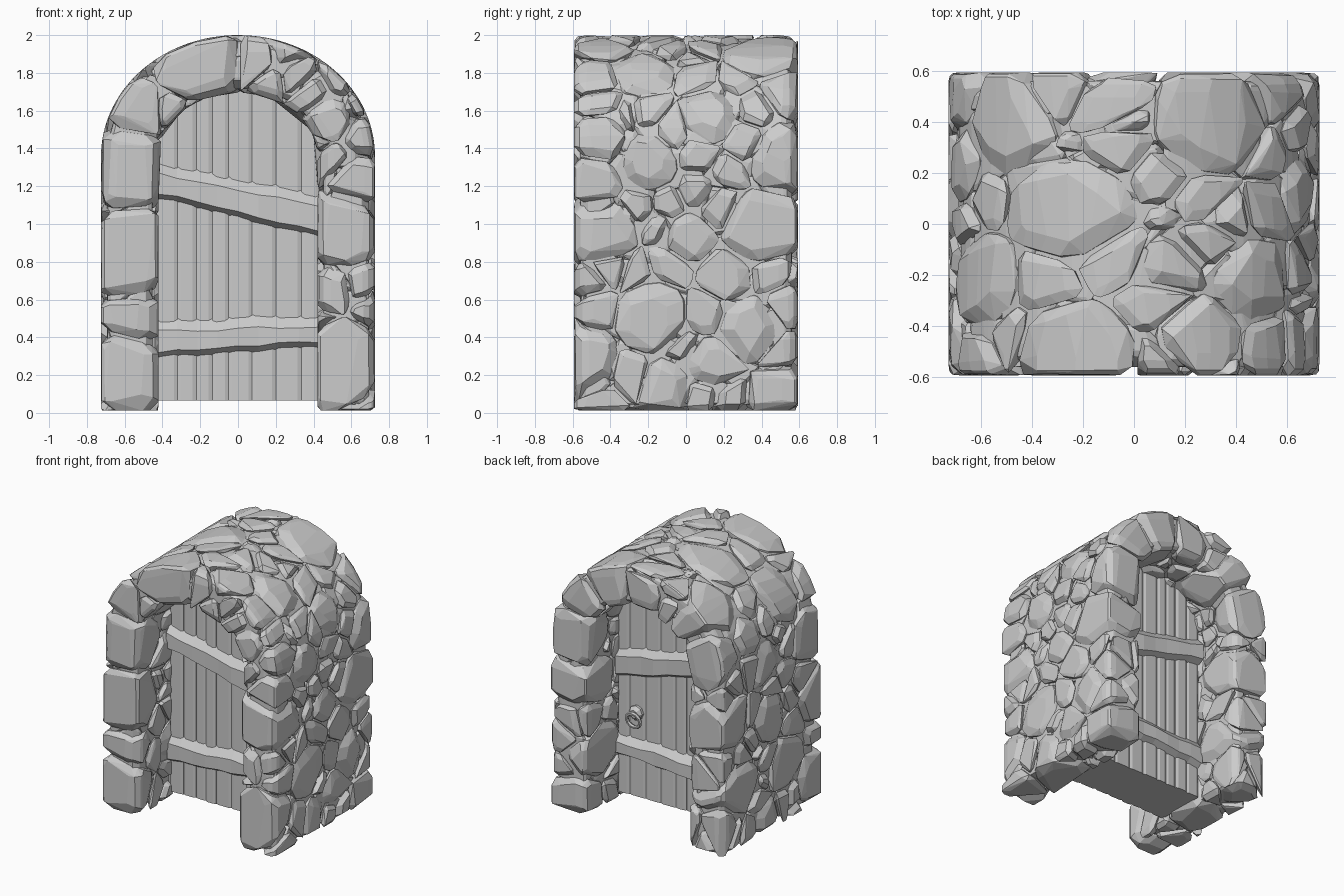
import bpy, bmesh, math, random
from mathutils import Vector

if "Cube" in bpy.data.objects:
    bpy.data.objects.remove(bpy.data.objects["Cube"])

random.seed(11)
PIER, ARC, WALL, HALF_Y = 1.36, 1.75, 0.305, 0.592
LENGTH = 2 * PIER + ARC


def add_object(name, verts, faces):
    mesh = bpy.data.meshes.new(name)
    mesh.from_pydata([tuple(v) for v in verts], [], faces)
    mesh.update()
    ob = bpy.data.objects.new(name, mesh)
    bpy.context.collection.objects.link(ob)
    return ob


def wrap(p):
    """Bend flat wall coordinates (along, depth, thickness) over the arch."""
    u, y, t = p
    a, b = 0.42 + t, 0.335 + t
    if u < PIER:
        return Vector((-a, y, u))
    if u > PIER + ARC:
        return Vector((a, y, LENGTH - u))
    th = math.pi * (u - PIER) / ARC
    return Vector((-a * math.cos(th), y, PIER + b * math.sin(th)))


def scatter(sizes):
    """Pack seeds, large stones first, as (position, radius)."""
    seeds = []
    for r, tries, spread in sizes:
        for _ in range(tries):
            p = Vector((random.uniform(0.05, LENGTH - 0.05),
                        random.uniform(-HALF_Y + 0.06, HALF_Y - 0.06),
                        WALL / 2 + random.uniform(-spread, spread)))
            if all((p - q).length > 0.94 * (r + s) for q, s in seeds):
                seeds.append((p, r))
    return seeds


def cut_off(bm, at, n):
    """Slice away everything beyond a plane and close the cut."""
    cut = bmesh.ops.bisect_plane(bm, geom=bm.verts[:] + bm.edges[:] + bm.faces[:],
                                 dist=1e-5, plane_co=at, plane_no=n, clear_outer=True)
    edges = [e for e in cut['geom_cut'] if isinstance(e, bmesh.types.BMEdge)]
    if len(edges) > 2:
        bmesh.ops.contextual_create(bm, geom=edges)


def stone_cell(i, seeds, lo, hi, gap):
    """Cut a block down to the cell of one seed, with worn outer corners."""
    bm = bmesh.new()
    bmesh.ops.create_cube(bm, size=1)
    for v in bm.verts:
        v.co = Vector([h if c > 0 else l for c, l, h in zip(v.co, lo, hi)])
    p, r = seeds[i]
    for j, (q, s) in enumerate(seeds):
        n = q - p
        d = n.length
        if j != i and d < 0.85:
            cut_off(bm, p + n * (0.5 + (r * r - s * s) / (2 * d * d)) - n / d * gap, n)
    for y, sy in ((lo[1], -1), (hi[1], 1)):
        for t, st in ((lo[2], -1), (hi[2], 1)):
            wear = random.uniform(0.015, 0.06)
            cut_off(bm, Vector((0, y - sy * wear, t)),
                    Vector((0, sy, st * random.uniform(0.7, 1.4))))
    return bm


def stones(name, sizes, inset, gap, chip):
    """Chipped stones: the hull of every cell's inset faces, bent over the arch."""
    seeds = scatter(sizes)
    lo = (0.012 + inset, -HALF_Y + inset, inset)
    hi = (LENGTH - 0.012 - inset, HALF_Y - inset, WALL - inset)
    verts, faces = [], []
    for i in range(len(seeds)):
        cell = stone_cell(i, seeds, lo, hi, gap)
        pts = []
        for f in cell.faces:
            c = f.calc_center_median()
            ring = []
            for v in f.verts:
                d = c - v.co
                k = min(random.uniform(*chip), 0.45 * d.length)
                ring.append(v.co + d.normalized() * k)
            pts += ring + [(ring[a - 1] + ring[a]) / 2 for a in range(len(ring))] + [c]
        cell.free()
        if len(pts) < 8:
            continue
        bm = bmesh.new()
        for p in pts:
            bm.verts.new(wrap(p))
        bmesh.ops.remove_doubles(bm, verts=bm.verts[:], dist=0.004)
        bmesh.ops.convex_hull(bm, input=bm.verts[:])
        bmesh.ops.delete(bm, geom=[v for v in bm.verts if not v.link_faces], context='VERTS')
        bmesh.ops.dissolve_limit(bm, angle_limit=0.08, verts=bm.verts[:], edges=bm.edges[:])
        bm.verts.index_update()
        base = len(verts)
        verts += [v.co.copy() for v in bm.verts]
        faces += [[base + v.index for v in f.verts] for f in bm.faces]
        bm.free()
    return add_object(name, verts, faces)


def loft(name, rings):
    """Closed solid through equal-sized rings of points."""
    n = len(rings[0])
    verts = [p for ring in rings for p in ring]
    faces = [list(range(n))[::-1], [len(verts) - n + k for k in range(n)]]
    for s in range(len(rings) - 1):
        for k in range(n):
            a, b = s * n + k, s * n + (k + 1) % n
            faces.append([a, b, b + n, a + n])
    ob = add_object(name, verts, faces)
    bm = bmesh.new()
    bm.from_mesh(ob.data)
    bmesh.ops.recalc_face_normals(bm, faces=bm.faces[:])
    bm.to_mesh(ob.data)
    bm.free()
    return ob


# Masonry: big stones, smaller rubble in the joints, and a plain core
stones("arch_stones", [(0.20, 500, 0.05), (0.11, 900, 0.10), (0.06, 2500, 0.14)],
       0.0, 0.008, (0.03, 0.11))
stones("joint_rubble", [(0.11, 600, 0.12), (0.07, 900, 0.14)], 0.032, 0.0, (0.01, 0.05))
core = []
for k in range(29):
    u = 0.07 + (LENGTH - 0.14) * k / 28
    core.append([wrap((u, y, t)) for y, t in
                 ((-0.52, 0.09), (-0.50, 0.07), (0.50, 0.07), (0.52, 0.09),
                  (0.52, 0.215), (0.50, 0.235), (-0.50, 0.235), (-0.52, 0.215))])
loft("wall_core", core)

# Door planks, trimmed under the arch
seams = [-0.43, -0.32, -0.22, -0.135, -0.05, 0.075, 0.2, 0.335, 0.43]
for n, (x0, x1) in enumerate(zip(seams, seams[1:])):
    front = 0.195 + random.uniform(-0.005, 0.005)
    back = 0.195 + random.uniform(-0.005, 0.005)
    plan = [(x0, -front + 0.008), (x0 + 0.02, -front), (x1 - 0.02, -front), (x1, -front + 0.008),
            (x1, back - 0.008), (x1 - 0.02, back), (x0 + 0.02, back), (x0, back - 0.008)]
    rings = [[(x, y, 0.065) for x, y in plan], [(x, y, 0.8) for x, y in plan]]
    rings.append([(x, y, PIER + 0.37 * math.sqrt(max(0, 1 - (x / 0.45) ** 2))) for x, y in plan])
    loft(f"door_plank_{n + 1}", rings)

# Crooked battens, showing on both faces of the door
for name, left, right in (("lower_batten", (0.29, 0.50), (0.345, 0.53)),
                          ("upper_batten", (1.13, 1.34), (0.93, 1.16))):
    rings = []
    for s in range(9):
        k = s / 8
        z0 = left[0] + (right[0] - left[0]) * k + random.uniform(-0.008, 0.008)
        z1 = left[1] + (right[1] - left[1]) * k + random.uniform(-0.008, 0.008)
        d = 0.235 + random.uniform(-0.006, 0.006)
        x = -0.43 + 0.86 * k
        rings.append([(x, -0.18, z0), (x, -d, z0 + 0.035), (x, -d, z1 - 0.07), (x, -0.18, z1),
                      (x, 0.18, z1), (x, d, z1 - 0.07), (x, d, z0 + 0.035), (x, 0.18, z0)])
    loft(name, rings)

# Handle on the back: plate and ring
loft("handle_plate", [[(0.27 + r * math.cos(a * math.pi / 4), y, 0.70 + r * math.sin(a * math.pi / 4))
                       for a in range(8)] for y, r in ((0.18, 0.055), (0.215, 0.055), (0.24, 0.03))])
bpy.ops.mesh.primitive_torus_add(major_segments=12, minor_segments=6, major_radius=0.055,
                                 minor_radius=0.014, location=(0.27, 0.24, 0.655),
                                 rotation=(math.radians(80), 0, 0))
bpy.context.object.name = "handle_ring"
